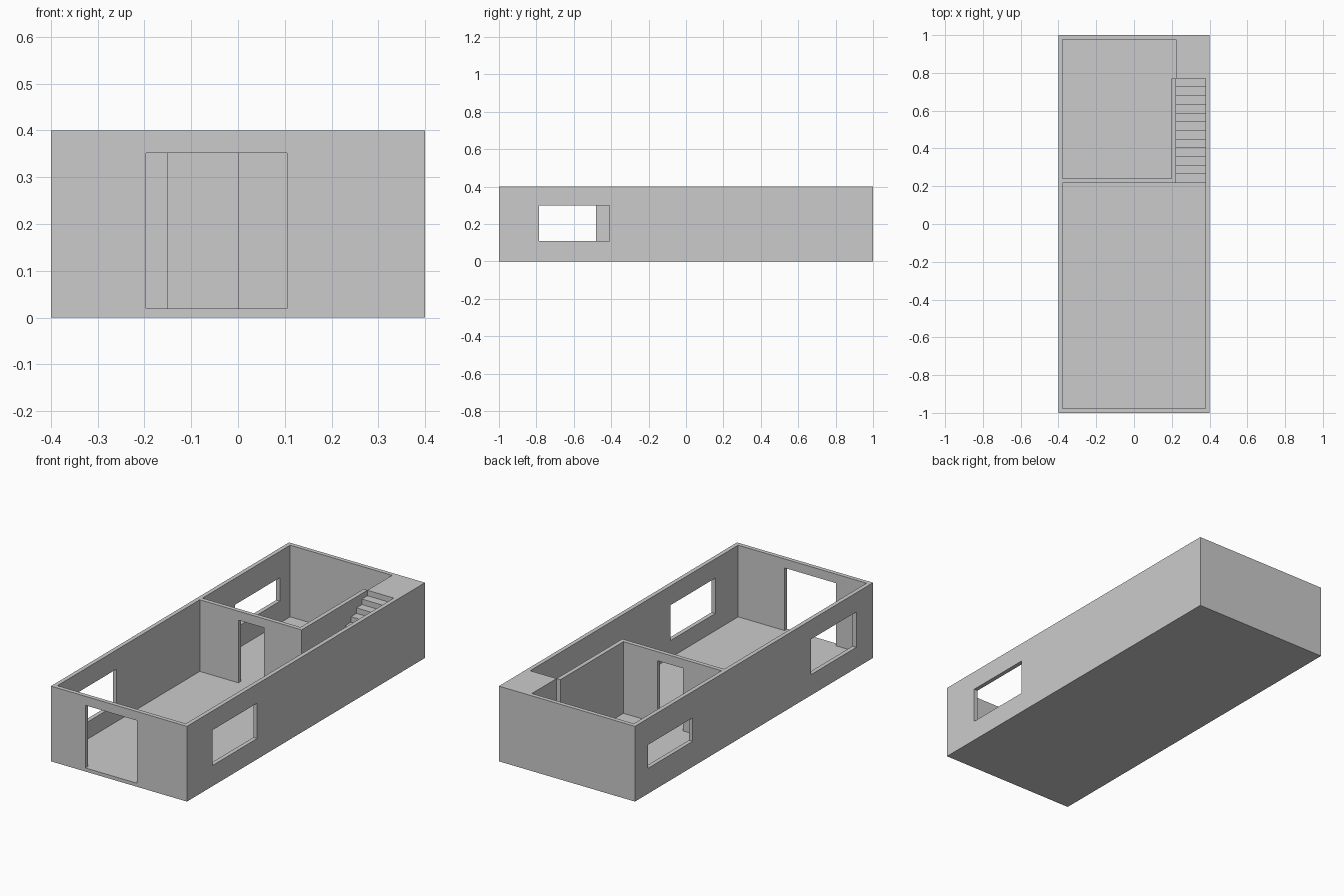
import bpy
import bmesh

if "Cube" in bpy.data.objects:
    bpy.data.objects.remove(bpy.data.objects["Cube"], do_unlink=True)

# Single plaster colour
plaster = bpy.data.materials.new("plaster_grey")
plaster.use_nodes = True
GREY = (0.6, 0.6, 0.6, 1)
plaster.diffuse_color = GREY
plaster.node_tree.nodes["Principled BSDF"].inputs["Base Color"].default_value = GREY

# Shared dimensions
HX, HY, TOP = 0.4, 1.0, 0.4
WALL = 0.0225
IX, IY, FLOOR = HX - WALL, HY - WALL, 0.019
DIVIDE = 0.218                   # front face of the dividing wall
STAIR_X = 0.222                  # stair side of the stair wall
LANDING_Y = 0.77
DOOR_TOP = 0.352
STEPS = 12


def prism(name, profile, direction):
    """Flat polygon pushed along a direction."""
    bm = bmesh.new()
    face = bm.faces.new([bm.verts.new(p) for p in profile])
    out = bmesh.ops.extrude_face_region(bm, geom=[face])
    moved = [g for g in out["geom"] if isinstance(g, bmesh.types.BMVert)]
    bmesh.ops.translate(bm, verts=moved, vec=direction)
    bmesh.ops.recalc_face_normals(bm, faces=bm.faces)
    mesh = bpy.data.meshes.new(name)
    bm.to_mesh(mesh)
    bm.free()
    mesh.materials.append(plaster)
    obj = bpy.data.objects.new(name, mesh)
    bpy.context.collection.objects.link(obj)
    return obj


def box(name, x, y, z):
    base = [(x[0], y[0], z[0]), (x[1], y[0], z[0]), (x[1], y[1], z[0]), (x[0], y[1], z[0])]
    return prism(name, base, (0, 0, z[1] - z[0]))


def carve(obj, *spans):
    """Cut box-shaped openings out of a part."""
    for span in spans:
        cutter = box("opening_cutter", *span)
        cutter.hide_render = True
        mod = obj.modifiers.new("opening", 'BOOLEAN')
        mod.operation = 'DIFFERENCE'
        mod.solver = 'EXACT'
        mod.object = cutter
        bpy.context.view_layer.objects.active = obj
        bpy.ops.object.modifier_apply(modifier=mod.name)
        bpy.data.objects.remove(cutter, do_unlink=True)


# Outer walls with the front door and three windows
walls = box("outer_walls", (-HX, HX), (-HY, HY), (0, TOP))
carve(
    walls,
    ((-IX, IX), (-IY, IY), (-0.1, 0.5)),
    ((-0.197, 0.105), (-1.1, -0.9), (FLOOR, DOOR_TOP)),
    ((0.3, 0.5), (-0.785, -0.41), (0.11, 0.298)),
    ((-0.5, -0.3), (-0.86, -0.48), (0.11, 0.298)),
    ((-0.5, -0.3), (0.515, 0.892), (0.135, 0.26)),
)

# Floor set between the walls
box("floor", (-IX, IX), (-IY, IY), (0, FLOOR))

# Dividing wall with the inner door
divider = box("dividing_wall", (-IX, STAIR_X), (DIVIDE, DIVIDE + WALL), (FLOOR, TOP))
carve(divider, ((-0.15, 0), (0.1, 0.3), (FLOOR - 0.01, DOOR_TOP)))

# Wall beside the stairs
box("stair_wall", (STAIR_X - WALL, STAIR_X), (DIVIDE + WALL, LANDING_Y), (FLOOR, TOP))

# Staircase rising to a solid landing at the back
going = (LANDING_Y - DIVIDE) / STEPS
rise = (TOP - FLOOR) / (STEPS + 1)
outline = [(STAIR_X, IY, FLOOR), (STAIR_X, DIVIDE, FLOOR)]
for i in range(STEPS):
    z = FLOOR + rise * (i + 1)
    outline += [(STAIR_X, DIVIDE + going * i, z), (STAIR_X, DIVIDE + going * (i + 1), z)]
outline += [(STAIR_X, LANDING_Y, TOP), (STAIR_X, IY, TOP)]
prism("staircase_and_landing", outline, (IX - STAIR_X, 0, 0))
